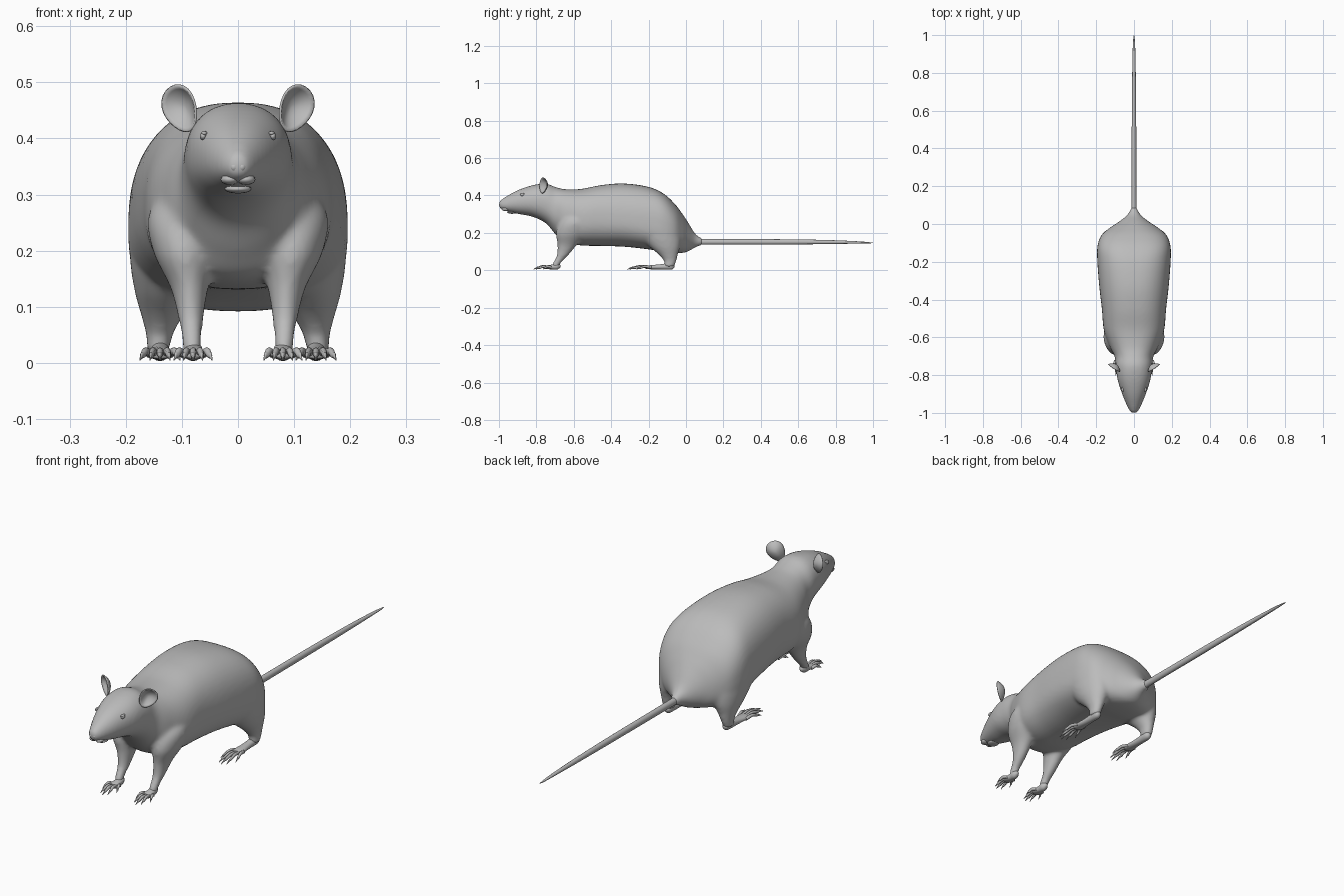
import bpy, bmesh, math
from mathutils import Vector

if "Cube" in bpy.data.objects:
    bpy.data.objects.remove(bpy.data.objects["Cube"])

grey = bpy.data.materials.new("plain grey")
grey.diffuse_color = (0.5, 0.5, 0.5, 1)
grey.use_nodes = True
grey.node_tree.nodes["Principled BSDF"].inputs["Base Color"].default_value = grey.diffuse_color


def finish(bm, name):
    bmesh.ops.recalc_face_normals(bm, faces=bm.faces)
    me = bpy.data.meshes.new(name)
    bm.to_mesh(me)
    bm.free()
    for p in me.polygons:
        p.use_smooth = True
    me.materials.append(grey)
    ob = bpy.data.objects.new(name, me)
    bpy.context.collection.objects.link(ob)
    return ob


def mirror(ob):
    ob.modifiers.new("mirror", 'MIRROR').use_mirror_merge = False


def spline(keys, steps):
    """Catmull-Rom through a list of equal-length tuples."""
    out = []
    for i in range(len(keys) - 1):
        a, b = keys[max(i - 1, 0)], keys[i]
        c, d = keys[i + 1], keys[min(i + 2, len(keys) - 1)]
        for k in range(steps):
            t = k / steps
            out.append([0.5 * (2 * q + (r - p) * t + (2 * p - 5 * q + 4 * r - s) * t * t
                               + (3 * q - p - 3 * r + s) * t ** 3)
                        for p, q, r, s in zip(a, b, c, d)])
    return out + [list(keys[-1])]


def loft(bm, rings, cap_end=True):
    prev = None
    for j, pts in enumerate(rings):
        cur = [bm.verts.new(p) for p in pts]
        n = len(cur)
        if prev:
            for i in range(n):
                bm.faces.new((prev[i], prev[(i + 1) % n], cur[(i + 1) % n], cur[i]))
        if j == 0 or (cap_end and j == len(rings) - 1):
            bm.faces.new(cur)
        prev = cur


def sup(v, e):
    return math.copysign(abs(v) ** (2 / e), v)


def angles(n):
    return [(math.cos(2 * math.pi * i / n), math.sin(2 * math.pi * i / n)) for i in range(n)]


def tube_y(bm, keys, n=12, steps=4):
    """Tube running along y; key = x, y, z, half width, half height."""
    loft(bm, [[(x + w * c, y, z + h * s) for c, s in angles(n)]
              for x, y, z, w, h in spline(keys, steps)])


def tube_z(bm, keys, side=1, n=24, steps=6):
    """Limb running along z; key = x, y, z, half width, half depth."""
    loft(bm, [[(side * (x + w * c), y + d * s, z) for c, s in angles(n)]
              for x, y, z, w, d in spline(keys, steps)])


def blob(bm, loc, size):
    r = bmesh.ops.create_uvsphere(bm, u_segments=16, v_segments=10, radius=1)
    for v in r['verts']:
        v.co = Vector(loc) + Vector(a * b for a, b in zip(v.co, size))


# Body and head: y, half width, top, bottom, height of widest point, squareness
body_keys = [
    (-1.00, .016, .368, .335, .350, 2),
    (-.97, .034, .390, .319, .350, 2),
    (-.90, .063, .428, .302, .362, 2.1),
    (-.82, .088, .455, .286, .368, 2.2),
    (-.75, .096, .463, .252, .360, 2.2),
    (-.70, .103, .446, .195, .320, 2.2),
    (-.65, .128, .434, .150, .285, 2.3),
    (-.56, .160, .435, .133, .270, 2.4),
    (-.45, .170, .456, .130, .275, 2.4),
    (-.33, .184, .464, .126, .265, 2.4),
    (-.20, .194, .446, .112, .245, 2.6),
    (-.12, .194, .410, .098, .225, 2.8),
    (-.06, .173, .355, .092, .205, 2.6),
    (-.02, .128, .303, .093, .185, 2.3),
    (.01, .083, .258, .100, .175, 2),
    (.05, .034, .195, .122, .158, 2),
    (.09, .015, .168, .136, .152, 2),
]
bm = bmesh.new()
loft(bm, [[(w * sup(c, e), y, m + (t - m if s > 0 else m - b) * sup(s, e)) for c, s in angles(48)]
          for y, w, t, b, m, e in spline(body_keys, 5)])
# Limbs fused into the body, with tops tapering inside it
for side in (-1, 1):
    tube_z(bm, [(.080, -.16, .33, .040, .06), (.112, -.155, .25, .075, .10),
                (.122, -.14, .19, .071, .11), (.128, -.115, .13, .057, .085),
                (.135, -.095, .085, .038, .052), (.140, -.085, .05, .024, .034),
                (.142, -.09, .02, .021, .028)], side)
    tube_z(bm, [(.060, -.56, .34, .040, .05), (.092, -.59, .27, .066, .08),
                (.096, -.61, .20, .056, .085), (.087, -.635, .135, .034, .052),
                (.084, -.66, .08, .023, .031), (.082, -.69, .04, .018, .022),
                (.081, -.70, .015, .017, .02)], side)
body = finish(bm, "body")
rm = body.modifiers.new("fuse", 'REMESH')
rm.mode = 'VOXEL'
rm.voxel_size = 0.007
rm.use_smooth_shade = True
sm = body.modifiers.new("soften", 'SMOOTH')
sm.factor = 0.5
sm.iterations = 14

# Tail
bm = bmesh.new()
tube_y(bm, [(0, .02, .156, .022, .026), (0, .07, .153, .016, .018), (0, .12, .152, .013, .015),
            (0, .5, .152, .012, .014), (0, .75, .151, .010, .011), (0, .92, .149, .007, .006),
            (0, .98, .147, .004, .003), (0, 1.0, .147, .001, .001)], 16, 6)
finish(bm, "tail")


# Feet with fanned, clawed toes
def foot(name, x, heel, palm, reach, width, count):
    bm = bmesh.new()
    mid = (heel + palm) / 2
    tube_y(bm, [(x, heel + .016, .022, .006, .006), (x, heel, .022, .016, .018),
                (x, mid, .018, .017, .014), (x, palm, .016, .023, .010),
                (x, palm - .015, .014, .014, .006)], 16)
    for i in range(count):
        f = 2 * i / (count - 1) - 1
        x0, x1 = x + f * .018, x + f * width
        y0 = palm + .015 * abs(f)
        y1 = reach + .05 * f * f
        L = y1 - y0
        tube_y(bm, [(x0, y0, .015, .007, .007),
                    (x0 + (x1 - x0) * .4, y0 + L * .4, .021, .006, .007),
                    (x0 + (x1 - x0) * .7, y0 + L * .7, .014, .005, .006),
                    (x0 + (x1 - x0) * .8, y0 + L * .8, .013, .003, .005),
                    (x1, y1, .005, .001, .001)], 8)
    mirror(finish(bm, name))


foot("hind_feet", .139, -.078, -.20, -.315, .036, 5)
foot("front_feet", .080, -.688, -.735, -.815, .034, 5)

# Ears: cupped dishes with a narrow base
bm = bmesh.new()
u = Vector((.50, .10, .86)).normalized()
nrm = Vector((.50, -.84, -.15))
nrm = (nrm - u * nrm.dot(u)).normalized()
v = u.cross(nrm)
centre = Vector((.099, -.757, .454))
loft(bm, [[centre + u * (.043 * r * c) + v * (.034 * r * s * (1 + .2 * c))
           + nrm * (.022 * (r * r - .6) - .006 * r * c)
           for c, s in angles(24)] for r in (.08, .3, .5, .7, .85, 1)], False)
ears = finish(bm, "ears")
so = ears.modifiers.new("thickness", 'SOLIDIFY')
so.thickness = .004
so.offset = 0
mirror(ears)

# Eyes with lids
bm = bmesh.new()
blob(bm, (.062, -.876, .404), (.006, .011, .007))
blob(bm, (.060, -.874, .409), (.006, .014, .004))
mirror(finish(bm, "eyes"))

# Nose pads and lips
bm = bmesh.new()
blob(bm, (.007, -.987, .349), (.009, .012, .010))
blob(bm, (.014, -.964, .327), (.017, .022, .010))
mirror(finish(bm, "nose_pads"))
bm = bmesh.new()
blob(bm, (0, -.930, .310), (.024, .026, .008))
finish(bm, "lower_lip")
